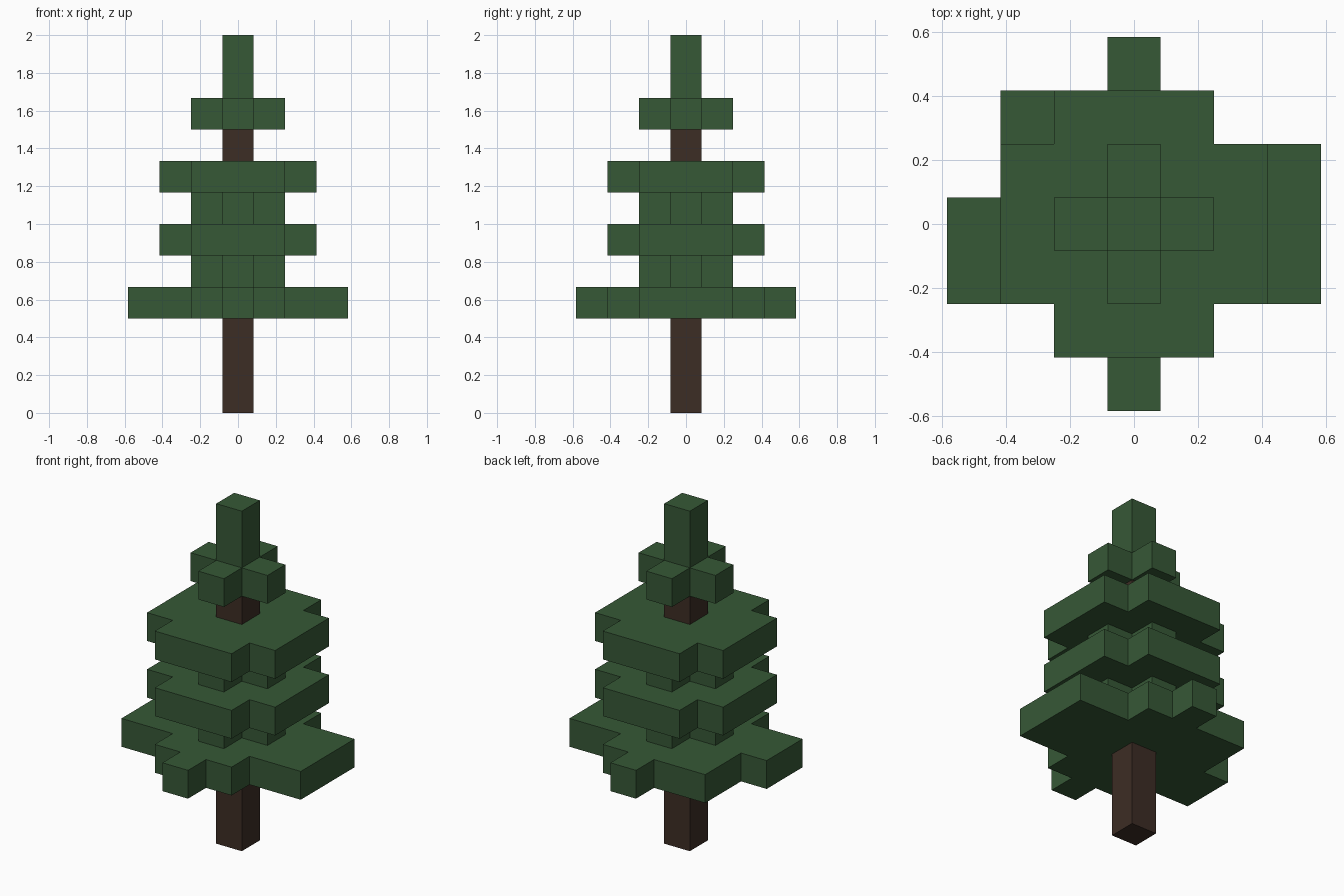
import bpy, bmesh, math

cube = bpy.data.objects.get("Cube")
if cube:
    bpy.data.objects.remove(cube, do_unlink=True)

U = 1 / 6  # edge of one block


def material(name, rgb):
    mat = bpy.data.materials.new(name)
    mat.use_nodes = True
    mat.diffuse_color = (*rgb, 1)
    bsdf = mat.node_tree.nodes["Principled BSDF"]
    bsdf.inputs["Base Color"].default_value = (*rgb, 1)
    bsdf.inputs["Roughness"].default_value = 0.9
    return mat


def slab(name, rows, level, height, mat):
    """Solid slab of blocks; rows run from back to front as text, # is a block."""
    bm = bmesh.new()
    half_x, half_y = len(rows[0]) / 2, len(rows) / 2
    for j, row in enumerate(rows):
        for i, cell in enumerate(row):
            if cell == "#":
                x, y = i - half_x, half_y - j
                corners = ((x, y - 1), (x + 1, y - 1), (x + 1, y), (x, y))
                bm.faces.new([bm.verts.new((a * U, b * U, level * U)) for a, b in corners])
    # Merge the blocks into one clean outline, then raise it
    bmesh.ops.remove_doubles(bm, verts=bm.verts, dist=U / 100)
    bmesh.ops.dissolve_limit(bm, angle_limit=math.radians(1), verts=bm.verts, edges=bm.edges)
    raised = bmesh.ops.extrude_face_region(bm, geom=bm.faces[:], use_keep_orig=True)
    top = [g for g in raised["geom"] if isinstance(g, bmesh.types.BMVert)]
    bmesh.ops.translate(bm, verts=top, vec=(0, 0, height * U))
    bmesh.ops.recalc_face_normals(bm, faces=bm.faces)
    mesh = bpy.data.meshes.new(name)
    bm.to_mesh(mesh)
    bm.free()
    mesh.materials.append(mat)
    obj = bpy.data.objects.new(name, mesh)
    bpy.context.collection.objects.link(obj)
    return obj


green = material("needle green", (0.037, 0.098, 0.037))
brown = material("bark brown", (0.046, 0.026, 0.018))

# Block layouts
single = ["#"]
cross = [" # ",
         "###",
         " # "]
wide = [" ### ",
        "#####",
        "#####",
        "#####",
        " ### "]
skirt = ["   #   ",
         " ####  ",
         " ######",
         "#######",
         "#######",
         "  ###  ",
         "   #   "]

# Trunk runs up inside the foliage
slab("trunk", single, 0, 9, brown)

# Foliage from the bottom up
slab("bottom_branches", skirt, 3, 1, green)
slab("lower_core", cross, 4, 1, green)
slab("middle_branches", wide, 5, 1, green)
slab("upper_core", cross, 6, 1, green)
slab("upper_branches", wide, 7, 1, green)
slab("top_branches", cross, 9, 1, green)
slab("tree_tip", single, 10, 2, green)
